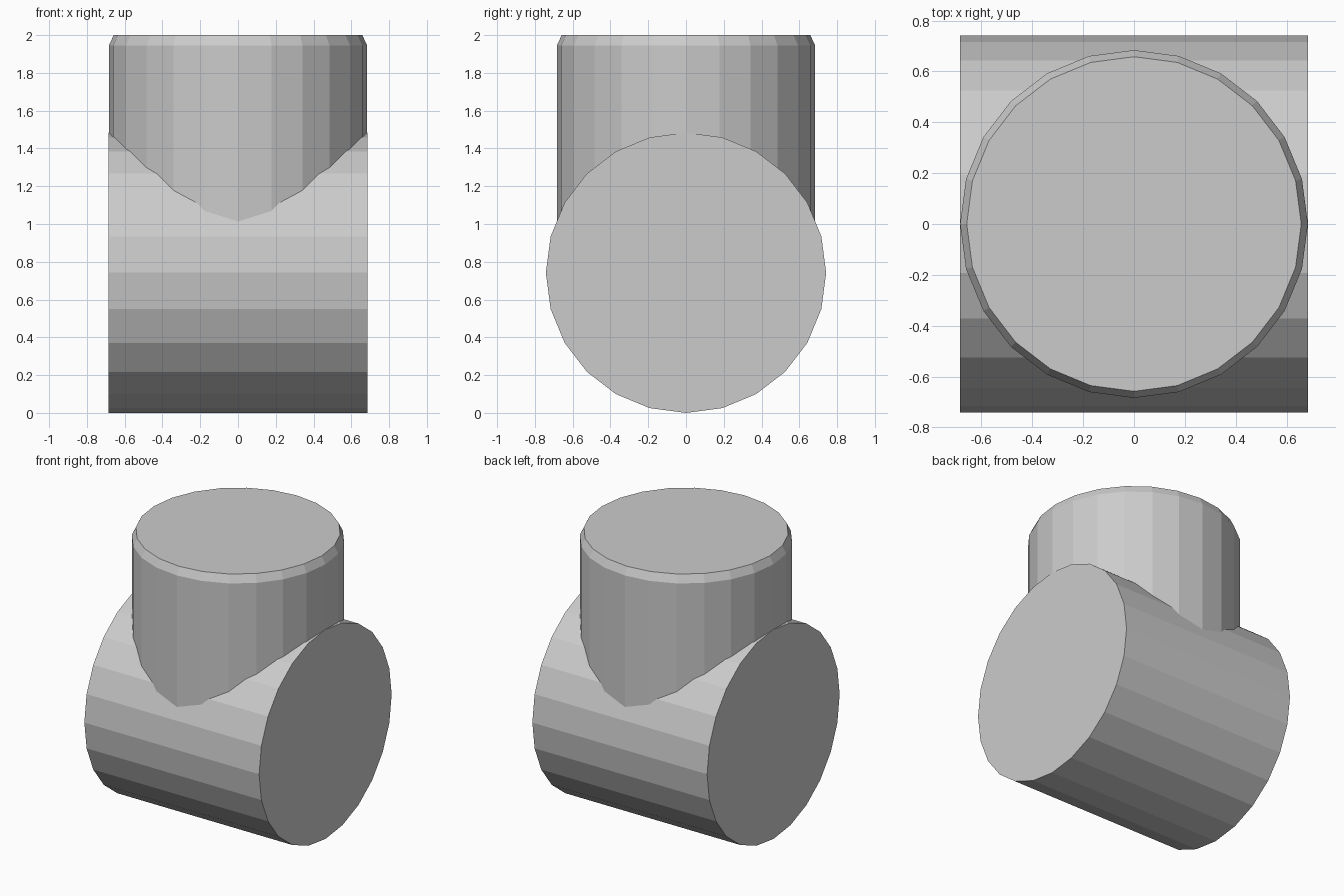
import bpy, bmesh, math
from mathutils import Matrix

if "Cube" in bpy.data.objects:
    bpy.data.objects.remove(bpy.data.objects["Cube"])

SIDES = 24


def lathe(name, profile, matrix):
    """Capped 24-sided solid from (radius, height) rings along local z."""
    bm = bmesh.new()
    rings = []
    for r, z in profile:
        rings.append([bm.verts.new((r * math.cos(i * math.tau / SIDES),
                                    r * math.sin(i * math.tau / SIDES), z))
                      for i in range(SIDES)])
    for a, b in zip(rings, rings[1:]):
        for i in range(SIDES):
            j = (i + 1) % SIDES
            bm.faces.new((a[i], a[j], b[j], b[i]))
    bm.faces.new(rings[0][::-1])
    bm.faces.new(rings[-1])
    bm.transform(matrix)
    bmesh.ops.recalc_face_normals(bm, faces=bm.faces)
    mesh = bpy.data.meshes.new(name)
    bm.to_mesh(mesh)
    bm.free()
    obj = bpy.data.objects.new(name, mesh)
    bpy.context.collection.objects.link(obj)
    return obj


# Horizontal pipe along x, resting on the ground
pipe = lathe("tee_pipe", [(0.742, -0.685), (0.742, 0.685)],
             Matrix.Translation((0, 0, 0.742)) @ Matrix.Rotation(math.pi / 2, 4, 'Y'))

# Upright branch with a chamfered top rim
branch = lathe("branch_pipe", [(0.684, 0.742), (0.684, 1.945), (0.658, 2.0)],
               Matrix.Identity(4))

# Weld the branch into the pipe
weld = pipe.modifiers.new("weld_branch", 'BOOLEAN')
weld.operation = 'UNION'
weld.solver = 'EXACT'
weld.object = branch
branch.hide_render = True
branch.hide_set(True)
